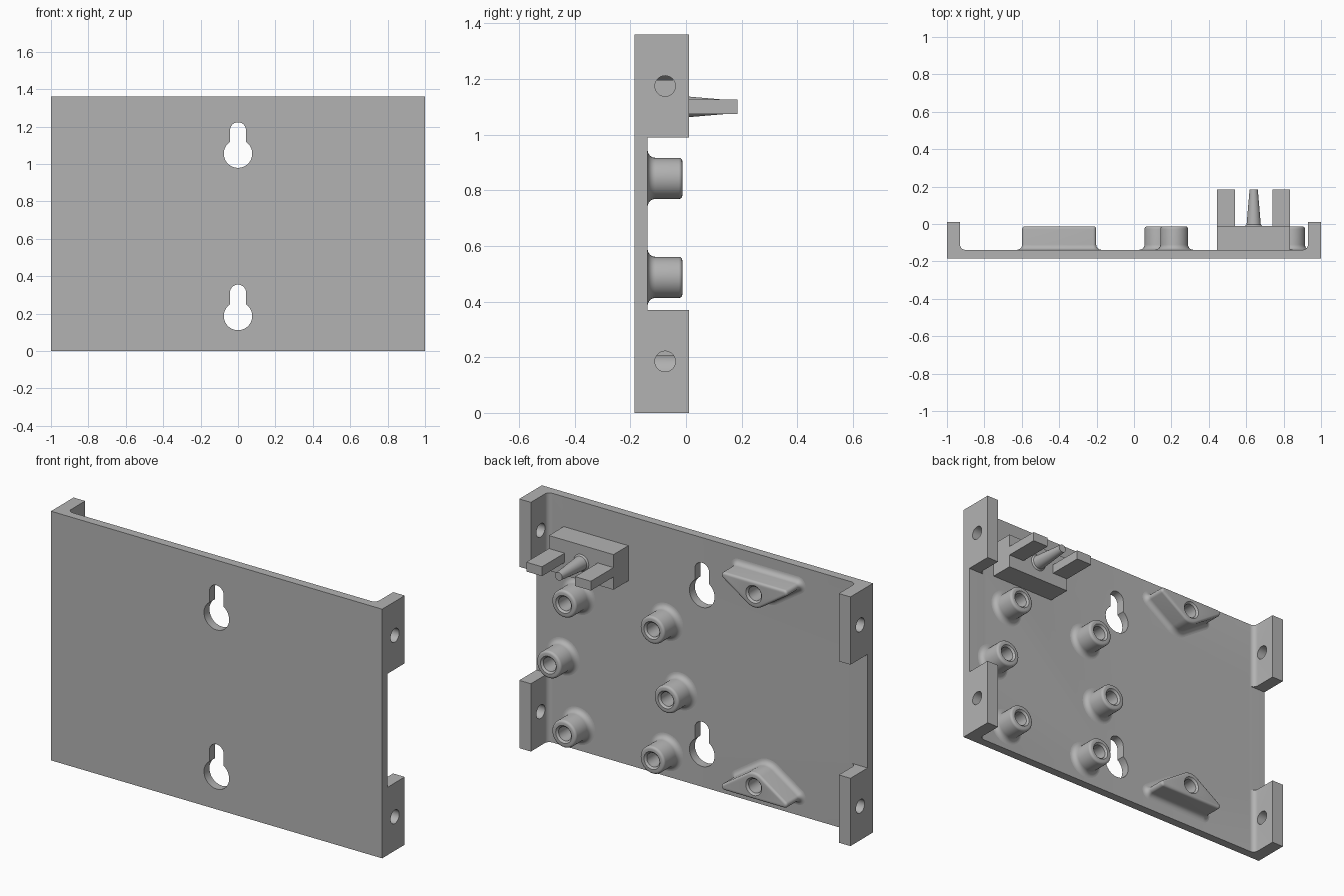
import bpy, bmesh, math
from mathutils import Vector

if "Cube" in bpy.data.objects:
    bpy.data.objects.remove(bpy.data.objects["Cube"])

FLOOR, FRONT, RIM, TALL = -0.138, -0.185, 0.01, 1.36
BOSS_TOP = -0.013
FILLET = 0.028

grey = bpy.data.materials.new("plain grey")
grey.use_nodes = True
grey.diffuse_color = (0.45, 0.45, 0.45, 1)
grey.node_tree.nodes["Principled BSDF"].inputs["Base Color"].default_value = (0.45, 0.45, 0.45, 1)


def loft(name, rings):
    """Solid through a list of matching rings, capped at both ends."""
    bm = bmesh.new()
    loops = [[bm.verts.new(p) for p in ring] for ring in rings]
    n = len(loops[0])
    for a, b in zip(loops, loops[1:]):
        for i in range(n):
            j = (i + 1) % n
            bm.faces.new((a[i], a[j], b[j], b[i]))
    bm.faces.new(loops[0])
    bm.faces.new(loops[-1])
    bmesh.ops.recalc_face_normals(bm, faces=bm.faces)
    mesh = bpy.data.meshes.new(name)
    bm.to_mesh(mesh)
    bm.free()
    mesh.materials.append(grey)
    ob = bpy.data.objects.new(name, mesh)
    bpy.context.collection.objects.link(ob)
    return ob


def box(name, x, y, z):
    return loft(name, [[(x[0], y[0], h), (x[1], y[0], h), (x[1], y[1], h), (x[0], y[1], h)] for h in z])


def circle(r, n=32):
    return [(r * math.cos(math.tau * i / n), r * math.sin(math.tau * i / n)) for i in range(n)]


def rod(name, x, z, stages):
    """Round solid along y; stages are (radius, y)."""
    return loft(name, [[(x + a, y, z + b) for a, b in circle(r)] for r, y in stages])


def activate(ob):
    bpy.ops.object.select_all(action="DESELECT")
    ob.select_set(True)
    bpy.context.view_layer.objects.active = ob


def cut(ob, cutter):
    cutter.hide_render = True
    mod = ob.modifiers.new("cut", "BOOLEAN")
    mod.operation, mod.solver, mod.object = "DIFFERENCE", "EXACT", cutter
    activate(ob)
    bpy.ops.object.modifier_apply(modifier=mod.name)
    bpy.data.objects.remove(cutter)


def smooth(ob):
    activate(ob)
    bpy.ops.object.shade_smooth_by_angle(angle=math.radians(35))


def arc(cx, cy, r, start, end, n):
    return [(cx + r * math.cos(start + (end - start) * i / n),
             cy + r * math.sin(start + (end - start) * i / n)) for i in range(n + 1)]


def raised(name, corners, hole):
    """Raised pad with a filleted foot, rounded rim and a blind screw hole.
    Corners are (x, z, radius) counter-clockwise."""
    def normal(a, b):
        # outward angle of the common tangent from corner a to corner b
        dx, dz = b[0] - a[0], b[1] - a[1]
        return math.atan2(dz, dx) - math.acos((a[2] - b[2]) / math.hypot(dx, dz))

    def outline(offset, y):
        if len(corners) == 1:
            x, z, r = corners[0]
            return [(x + a, y, z + b) for a, b in circle(r + offset)]
        pts = []
        for k, c in enumerate(corners):
            start = normal(corners[k - 1], c)
            end = normal(c, corners[(k + 1) % len(corners)])
            end = start + (end - start) % math.tau
            pts += [(x, y, z) for x, z in arc(c[0], c[1], c[2] + offset, start, end, 12)]
        return pts

    rings = [outline(FILLET, FLOOR - 0.02)]
    for i in range(7):
        t = i / 6 * math.pi / 2
        rings.append(outline(FILLET * (1 - math.sin(t)), FLOOR + FILLET * (1 - math.cos(t))))
    rim = 0.013
    for i in range(5):
        t = i / 4 * math.pi / 2
        rings.append(outline(-rim * (1 - math.cos(t)), BOSS_TOP - rim * (1 - math.sin(t))))
    ob = loft(name, rings)
    # slightly countersunk hole
    cut(ob, rod("hole_cutter", hole[0], hole[1],
                [(0.038, FLOOR + 0.01), (0.038, BOSS_TOP - 0.01), (0.05, BOSS_TOP + 0.002)]))
    smooth(ob)


# Back plate with side flanges, one channel profile extruded upwards
half = [(1, FRONT), (1, RIM), (0.93, RIM)]
half += arc(0.93 - FILLET, FLOOR + FILLET, FILLET, 0, -math.pi / 2, 8)
profile = half + [(-x, y) for x, y in reversed(half)]
plate = loft("mounting_plate", [[(x, y, z) for x, y in profile] for z in (0, TALL)])

for side in (-1, 1):
    # Gap between the upper and lower flange
    cut(plate, box("gap_cutter", sorted((side * 0.89, side * 1.1)), (FLOOR, 0.1), (0.37, 0.99)))
    # Screw holes through the flanges
    for z in (0.185, 1.175):
        ring = [(a - 0.075, b + z) for a, b in circle(0.037)]
        cut(plate, loft("flange_hole_cutter", [[(side * x, y, h) for y, h in ring] for x in (0.85, 1.1)]))

# Keyhole hanging slots
for z in (0.187, 1.055):
    neck, big = 0.043, 0.076
    lean = math.acos(neck / big)
    shape = arc(0, z, big, math.pi - lean, math.tau + lean, 32) + arc(0, z + 0.125, neck, 0, math.pi, 16)
    cut(plate, loft("keyhole_cutter", [[(x, y, h) for x, h in shape] for y in (-0.3, 0)]))
smooth(plate)

# Round screw bosses, two columns of three
for label, outer, middle in (("left", 0.748, 0.84), ("centre", 0.215, 0.13)):
    for row, x, z in (("upper", outer, 0.843), ("middle", middle, 0.487), ("lower", outer, 0.133)):
        raised(f"{label}_{row}_boss", [(x, z, 0.074)], (x, z))

# Triangular screw pads, mirrored about mid height
raised("upper_triangle_pad", [(-0.4, 1.205, 0.075), (-0.22, 1.257, 0.018), (-0.58, 1.257, 0.018)], (-0.4, 1.205))
raised("lower_triangle_pad", [(-0.4, 0.155, 0.075), (-0.58, 0.103, 0.018), (-0.22, 0.103, 0.018)], (-0.4, 0.155))

# Clip block with two flat prongs and a tapered pin
box("clip_block", (0.445, 0.835), (FLOOR - 0.02, -0.01), (1.005, 1.197))
for name, x in (("right_prong", (0.445, 0.54)), ("left_prong", (0.74, 0.835))):
    box(name, x, (-0.03, 0.185), (1.075, 1.126))
pin = rod("clip_pin", 0.64, 1.1, [(0.046, -0.02), (0.046, -0.01), (0.038, -0.003), (0.022, 0.185)])
smooth(pin)
